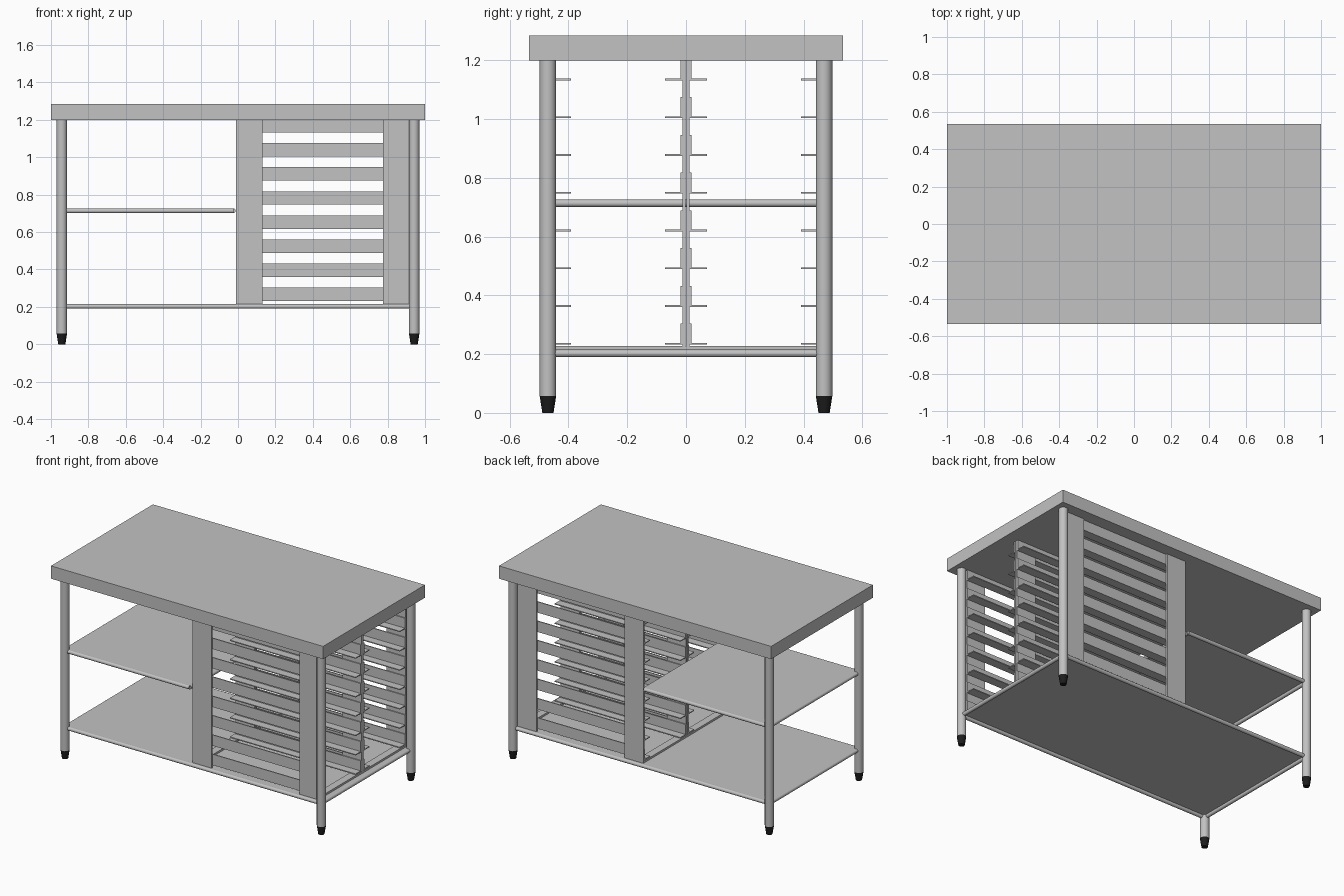
import bpy
import math
from mathutils import Vector

cube = bpy.data.objects.get("Cube")
if cube:
    bpy.data.objects.remove(cube, do_unlink=True)


def material(name, rgb):
    m = bpy.data.materials.new(name)
    m.use_nodes = True
    m.diffuse_color = (*rgb, 1)
    m.node_tree.nodes["Principled BSDF"].inputs["Base Color"].default_value = (*rgb, 1)
    return m


steel = material("brushed_steel", (0.54, 0.54, 0.54))
rubber = material("black_rubber", (0.012, 0.012, 0.012))


def box(name, x, y, z, mat=steel):
    """Box from (min, max) pairs; the pairs may be given in either order."""
    bpy.ops.mesh.primitive_cube_add(size=1)
    ob = bpy.context.object
    ob.name = name
    for v in ob.data.vertices:
        v.co = [(a + b) / 2 + c * abs(b - a) for c, (a, b) in zip(v.co, (x, y, z))]
    ob.data.materials.append(mat)
    return ob


def tube(name, start, end, r1, r2=None, mat=steel, sides=24):
    """Round bar, or a tapered one, between two points."""
    start, end = Vector(start), Vector(end)
    axis = end - start
    bpy.ops.mesh.primitive_cone_add(vertices=sides, radius1=r1, radius2=r2 or r1,
                                    depth=axis.length, location=(start + end) / 2)
    ob = bpy.context.object
    ob.name = name
    ob.rotation_euler = axis.to_track_quat("Z", "Y").to_euler()
    ob.data.materials.append(mat)
    bpy.ops.object.shade_smooth_by_angle(angle=math.radians(35))
    return ob


LEG_X, LEG_Y, LEG_R = 0.942, 0.47, 0.028
TOP_Z, FLOOR_Z, ROD_R = 1.20, 0.215, 0.0125

# Worktop
box("worktop", (-1, 1), (-0.535, 0.535), (TOP_Z, 1.285))

# Legs with tapered feet
for sx, side in ((-1, "right"), (1, "left")):
    for sy, end in ((-1, "front"), (1, "back")):
        x, y = sx * LEG_X, sy * LEG_Y
        tube(f"{end}_{side}_leg", (x, y, 0.057), (x, y, TOP_Z), LEG_R)
        tube(f"{end}_{side}_foot", (x, y, 0), (x, y, 0.057), 0.019, LEG_R, rubber)


def shelf(name, x0, x1, top):
    """Thin sheet carried on a frame of round rods."""
    z = top - ROD_R
    box(name + "_sheet", (x0, x1), (-LEG_Y, LEG_Y), (top - 0.006, top - 0.0005))
    for y, end in ((-LEG_Y, "front"), (LEG_Y, "back")):
        tube(f"{name}_{end}_rod", (x0, y, z), (x1, y, z), ROD_R)
    for x, side in ((x0, "right"), (x1, "left")):
        tube(f"{name}_{side}_rod", (x, -LEG_Y, z), (x, LEG_Y, z), ROD_R)


shelf("lower_shelf", -LEG_X, LEG_X, FLOOR_Z)
shelf("middle_shelf", -LEG_X, -0.025, 0.726)

# Tray rack: four slatted walls, each made of two uprights and eight angle rails
RACK = (-0.01, 0.915)
STRIPS = ((RACK[0], 0.13), (0.775, RACK[1]))
walls = (("front_outer", -0.462, 1), ("front_inner", -0.002, -1),
         ("back_inner", 0.002, 1), ("back_outer", 0.462, -1))
for wall, y, d in walls:
    face = y + d * 0.01
    for i, strip in enumerate(STRIPS):
        box(f"{wall}_upright_{i + 1}", strip, (y, face), (FLOOR_Z, TOP_Z))
    for i in range(8):
        z = 0.232 + i * 0.1285
        box(f"{wall}_rail_back_{i + 1}", RACK, (face, face + d * 0.007), (z, min(z + 0.072, TOP_Z)))
        box(f"{wall}_rail_ledge_{i + 1}", RACK, (face, face + d * 0.06), (z, z + 0.006))

# Flat bars tying the rack walls together on the lower shelf
for i, x in enumerate(((RACK[0], 0.04), (0.865, RACK[1]))):
    box(f"rack_base_bar_{i + 1}", x, (-0.452, 0.452), (FLOOR_Z, 0.228))
